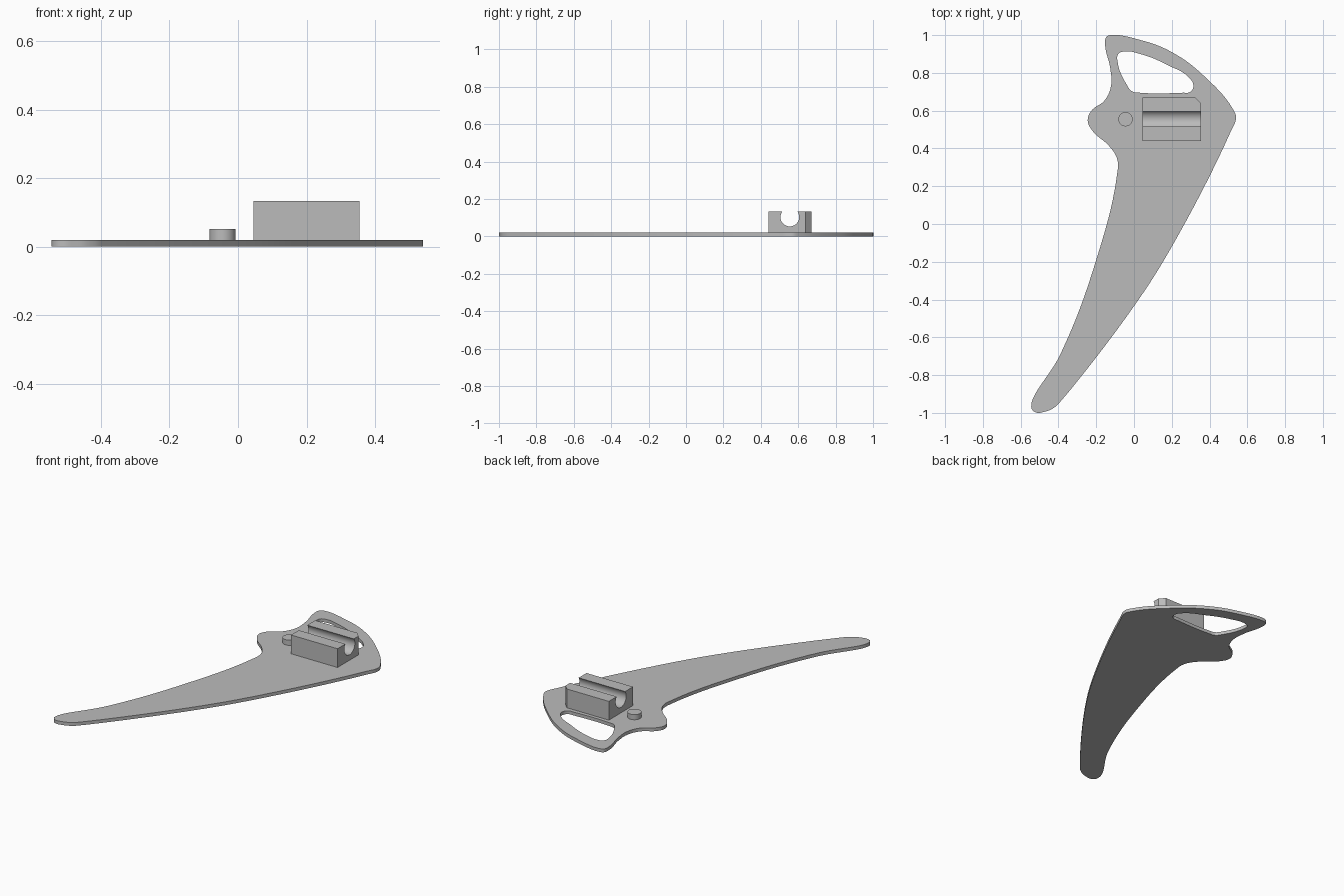
import bpy, bmesh, math

if "Cube" in bpy.data.objects:
    bpy.data.objects.remove(bpy.data.objects["Cube"])

grey = bpy.data.materials.new("plain_grey")
grey.use_nodes = True
colour = (0.5, 0.5, 0.5, 1)
grey.diffuse_color = colour
grey.node_tree.nodes["Principled BSDF"].inputs["Base Color"].default_value = colour


def finish(obj):
    obj.data.materials.append(grey)
    bpy.ops.object.select_all(action="DESELECT")
    bpy.context.view_layer.objects.active = obj
    obj.select_set(True)
    bpy.ops.object.shade_smooth_by_angle(angle=math.radians(30))


def add_mesh(name, bm):
    bmesh.ops.recalc_face_normals(bm, faces=bm.faces)
    mesh = bpy.data.meshes.new(name)
    bm.to_mesh(mesh)
    bm.free()
    obj = bpy.data.objects.new(name, mesh)
    bpy.context.collection.objects.link(obj)
    finish(obj)
    return obj


def add_spline(curve, points):
    spline = curve.splines.new("BEZIER")
    spline.bezier_points.add(len(points) - 1)
    spline.use_cyclic_u = True
    for bp, (x, y) in zip(spline.bezier_points, points):
        bp.co = (x, y, 0)
        bp.handle_left_type = bp.handle_right_type = "AUTO"


# Flat blade with a rounded outline and a grip opening
THICK = 0.02
outline = [(-.125, 1), (.03, .975), (.2, .91), (.38, .775), (.527, .603),
           (.54, .565), (.51, .485), (.2, -.12), (0, -.435), (-.385, -.935),
           (-.42, -.97), (-.47, -.993), (-.525, -.995), (-.544, -.965),
           (-.39, -.69), (-.2, -.19), (-.09, .26), (-.088, .34), (-.125, .405),
           (-.225, .5), (-.245, .55), (-.225, .6), (-.155, .655), (-.122, .73),
           (-.125, .82), (-.153, .955), (-.146, .99)]
opening = [(-.055, .913), (.04, .898), (.17, .845), (.3, .765), (.314, .725),
           (.295, .698), (.26, .695), (.03, .695), (-.01, .702), (-.037, .735),
           (-.087, .86), (-.083, .9)]
curve = bpy.data.curves.new("blade_outline", "CURVE")
curve.dimensions = "2D"
curve.fill_mode = "BOTH"
curve.extrude = THICK / 2
curve.resolution_u = 10
add_spline(curve, outline)
add_spline(curve, opening)
source = bpy.data.objects.new("blade_outline", curve)
bpy.context.collection.objects.link(source)
mesh = bpy.data.meshes.new_from_object(
    source.evaluated_get(bpy.context.evaluated_depsgraph_get()))
bpy.data.objects.remove(source)
bm = bmesh.new()
bm.from_mesh(mesh)
bmesh.ops.remove_doubles(bm, verts=bm.verts, dist=1e-5)
bmesh.ops.translate(bm, verts=bm.verts, vec=(0, 0, THICK / 2))
mesh.materials.clear()
add_mesh("blade", bm)

# Clip block: profile with an open round channel, extruded along x
X0, X1, Y0, Y1, TOP = 0.045, 0.355, 0.44, 0.67, 0.133
CY, CZ, R = 0.555, 0.103, 0.05
start = math.asin((TOP - CZ) / R)
sweep = math.pi + 2 * start
STEPS = 28
profile = [(Y0, THICK / 2), (Y1, THICK / 2), (Y1, TOP)]
for i in range(STEPS + 1):
    a = start - sweep * i / STEPS
    profile.append((CY + R * math.cos(a), CZ + R * math.sin(a)))
profile.append((Y0, TOP))
bm = bmesh.new()
face = bm.faces.new([bm.verts.new((X0, y, z)) for y, z in profile])
ext = bmesh.ops.extrude_face_region(bm, geom=[face])
bmesh.ops.translate(bm, vec=(X1 - X0, 0, 0),
                    verts=[g for g in ext["geom"] if isinstance(g, bmesh.types.BMVert)])
# Chamfer the rear upright edge at the +x end
corner = [e for e in bm.edges
          if all(abs(v.co.x - X1) < 1e-4 and abs(v.co.y - Y1) < 1e-4 for v in e.verts)]
bmesh.ops.bevel(bm, geom=corner, offset=0.03, segments=1, affect="EDGES")
add_mesh("clip_block", bm)

# Short round peg
bm = bmesh.new()
bmesh.ops.create_cone(bm, cap_ends=True, segments=40, radius1=0.038,
                      radius2=0.038, depth=0.04)
bmesh.ops.translate(bm, verts=bm.verts, vec=(-0.045, 0.555, 0.031))
add_mesh("peg", bm)
